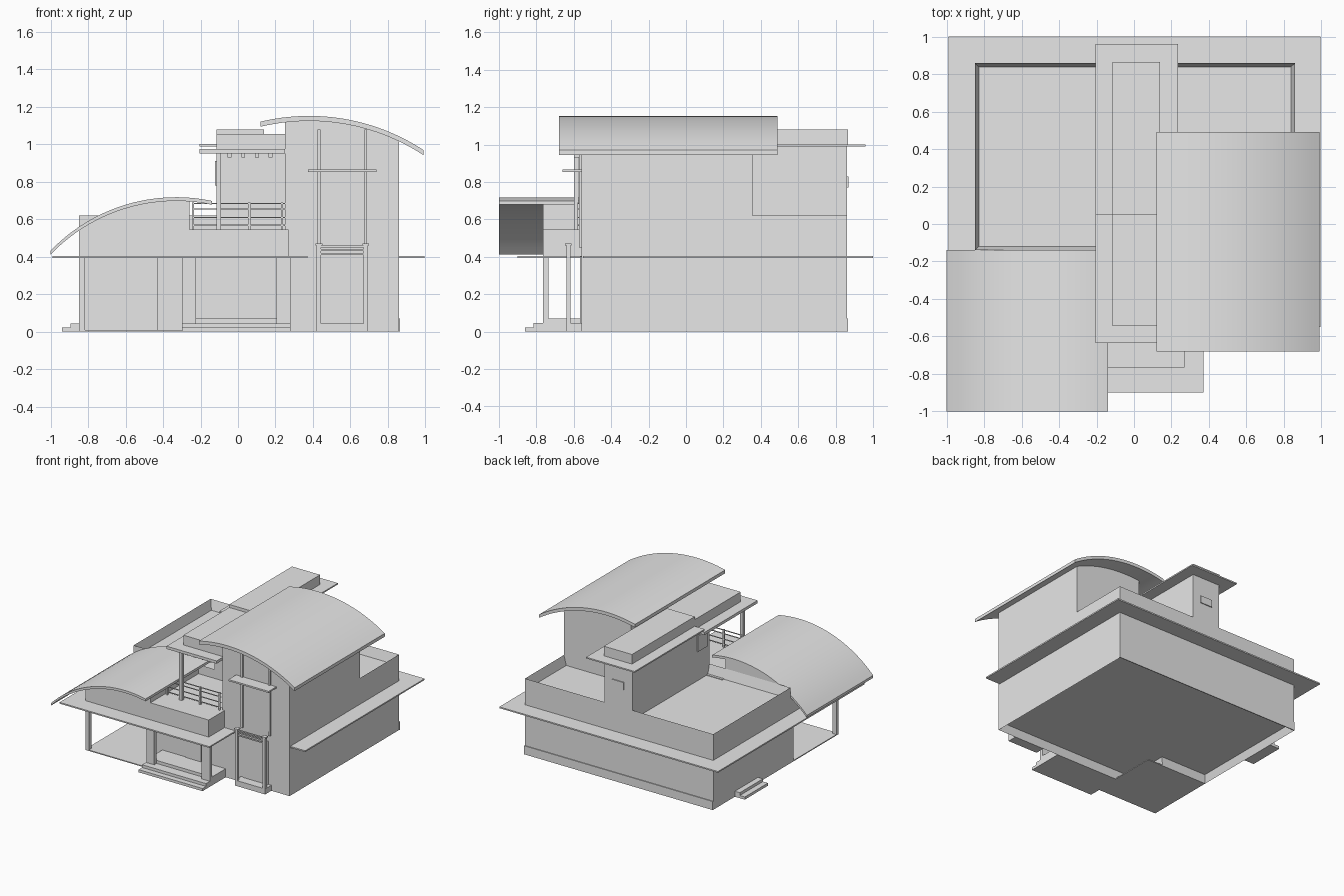
import bpy, bmesh, math
from mathutils import Vector

cube = bpy.data.objects.get("Cube")
if cube:
    bpy.data.objects.remove(cube, do_unlink=True)

GREY = (0.8, 0.8, 0.8, 1.0)
mat = bpy.data.materials.new("light_grey")
mat.use_nodes = True
mat.diffuse_color = GREY
mat.node_tree.nodes["Principled BSDF"].inputs["Base Color"].default_value = GREY


def prism(name, outline, vector, recess=None, smooth=False):
    """Extrude a planar outline; recess = (direction, rim, depth) sinks one end face."""
    bm = bmesh.new()
    base = bm.faces.new([bm.verts.new(p) for p in outline])
    new = bmesh.ops.extrude_face_region(bm, geom=[base], use_keep_orig=True)["geom"]
    bmesh.ops.translate(bm, vec=vector, verts=[g for g in new if isinstance(g, bmesh.types.BMVert)])
    bmesh.ops.recalc_face_normals(bm, faces=bm.faces)
    if recess:
        direction, rim, depth = recess
        end = [f for f in bm.faces if f.normal.z * direction > 0.9]
        bmesh.ops.inset_region(bm, faces=end, thickness=rim)
        verts = {v for f in end for v in f.verts}
        bmesh.ops.translate(bm, vec=(0, 0, -direction * depth), verts=list(verts))
    mesh = bpy.data.meshes.new(name)
    bm.to_mesh(mesh)
    bm.free()
    mesh.materials.append(mat)
    obj = bpy.data.objects.new(name, mesh)
    bpy.context.collection.objects.link(obj)
    if smooth:
        bpy.ops.object.select_all(action='DESELECT')
        obj.select_set(True)
        bpy.context.view_layer.objects.active = obj
        bpy.ops.object.shade_smooth_by_angle(angle=math.radians(30))
    return obj


def slab(name, plan, z0, z1, recess=None):
    return prism(name, [(x, y, z0) for x, y in plan], (0, 0, z1 - z0), recess)


def box(name, x0, x1, y0, y1, z0, z1, recess=None):
    return slab(name, [(x0, y0), (x1, y0), (x1, y1), (x0, y1)], z0, z1, recess)


def arc(x0, x1, peak, radius, steps=24):
    """Points on a circle whose top is at peak, from x0 to x1."""
    cx, top = peak
    pts = []
    for i in range(steps + 1):
        x = x0 + (x1 - x0) * i / steps
        pts.append((x, top - radius + math.sqrt(radius ** 2 - (x - cx) ** 2)))
    return pts


def vault(name, x0, x1, y0, y1, peak, radius, thick):
    top = arc(x0, x1, peak, radius)
    low = [(x, z - thick) for x, z in reversed(top)]
    return prism(name, [(x, y0, z) for x, z in top + low], (0, y1 - y0, 0), smooth=True)


def vaulted_block(name, x0, x1, y0, y1, z0, peak, radius, drop):
    top = [(x, z - drop) for x, z in arc(x0, x1, peak, radius)]
    outline = [(x1, z0), (x0, z0)] + top
    return prism(name, [(x, y0, z) for x, z in outline], (0, y1 - y0, 0))


# Ground floor with a recessed underside, and the thin eave slab round it
slab("ground_floor", [(-.43, -.56), (.86, -.56), (.86, .86), (-.85, .86), (-.85, -.18), (-.43, -.18)],
     0, .4, recess=(-1, .03, .06))
box("back_plinth", -.85, .866, .86, .867, 0, .07)
slab("eave_slab", [(-.99, -.9), (.37, -.9), (.37, -.55), (.995, -.55), (.995, 1), (-.99, 1)], .394, .405)

# Open porch on the left
box("porch_floor", -.85, -.29, -.765, -.18, 0, .008)
box("porch_post", -.85, -.818, -.765, -.735, 0, .4)

# Entrance with its posts, door and steps
box("entrance_floor", -.295, .28, -.735, -.56, 0, .07)
box("entrance_beam", -.295, .28, -.765, -.735, 0, .045)
for side, x0, x1 in (("left", .205, .28), ("right", -.295, -.225)):
    box("entrance_post_" + side, x0, x1, -.765, -.735, 0, .4)
box("entrance_door", -.08, .06, -.568, -.56, .07, .34)
box("lower_step", -.3, .28, -.86, -.765, 0, .022)
box("upper_step", -.3, .28, -.815, -.765, .022, .045)
box("side_lower_step", -.94, -.85, .28, .58, 0, .022)
box("side_upper_step", -.895, -.85, .28, .58, .022, .045)

# Rear terrace with parapet, and front balcony
box("terrace_parapet", -.85, .86, -.14, .86, .4, .62, recess=(1, .03, .08))
box("balcony", -.26, .27, -.765, -.1, .4, .545)

# Low vaulted wing on the left
low_peak, low_radius = (-.33, .718), .93
vaulted_block("low_wing", -.85, -.26, -.765, -.14, .4, low_peak, low_radius, .015)
vault("low_vault_roof", -1, -.14, -1, -.14, low_peak, low_radius, .02)

# Tall vaulted tower on the right
high_peak, high_radius = (.38, 1.152), 1.113
vaulted_block("tower", .25, .86, -.56, .355, .3, high_peak, high_radius, .02)
vault("tower_vault_roof", .12, .99, -.68, .49, high_peak, high_radius, .027)

# Tower front: pilasters, canopy, and a small framed bay
box("tower_canopy", .375, .74, -.66, -.56, .853, .866)
box("bay_base", .42, .695, -.64, -.56, 0, .045)
for side, x in (("left", .682), ("right", .432)):
    box("pilaster_" + side, x - .008, x + .008, -.572, -.56, .45, 1.08)
    box("bay_column_" + side, x - .012, x + .012, -.64, -.618, 0, .46)
    box("bay_column_cap_" + side, x - .018, x + .018, -.646, -.612, .46, .47)
for i, z in enumerate((.41, .432, .45)):
    box("bay_rail_%d" % i, .44, .675, -.634, -.624, z, z + .01)
box("bay_window", .445, .67, -.568, -.56, .045, .4)
box("upper_window", .445, .67, -.566, -.56, .48, .84)

# Stair room in the middle with its stepped flat roofs
box("stair_room", -.115, .14, .04, .86, .45, 1.0)
box("upper_room", -.115, .25, -.14, .05, .45, .96)
box("back_roof_slab", -.205, .235, .05, .96, .99, 1.001)
box("back_roof_cap", -.115, .14, .05, .865, 1.0, 1.08)
box("front_roof_slab", -.205, .25, -.635, .05, .952, .975)
box("front_roof_cap", -.115, .25, -.545, .05, .975, 1.055)
box("side_window", -.123, -.115, -.1, .02, .78, .91)
box("back_window", -.04, .07, .86, .868, .77, .83)

# Roof support over the balcony, with small joist ends
box("balcony_column", -.115, -.09, -.6, -.575, .545, .955)
for i in range(4):
    x = -.045 + i * .073
    box("joist_%d" % i, x - .01, x + .01, -.6, -.14, .93, .953)

# Balcony railing
for i, x in enumerate((-.24, -.1, .06, .235)):
    box("railing_post_%d" % i, x - .006, x + .006, -.58, -.568, .545, .69)
for i, z in enumerate((.568, .61, .655, .685)):
    box("railing_bar_%d" % i, -.24, .25, -.577, -.571, z - .003, z + .003)
